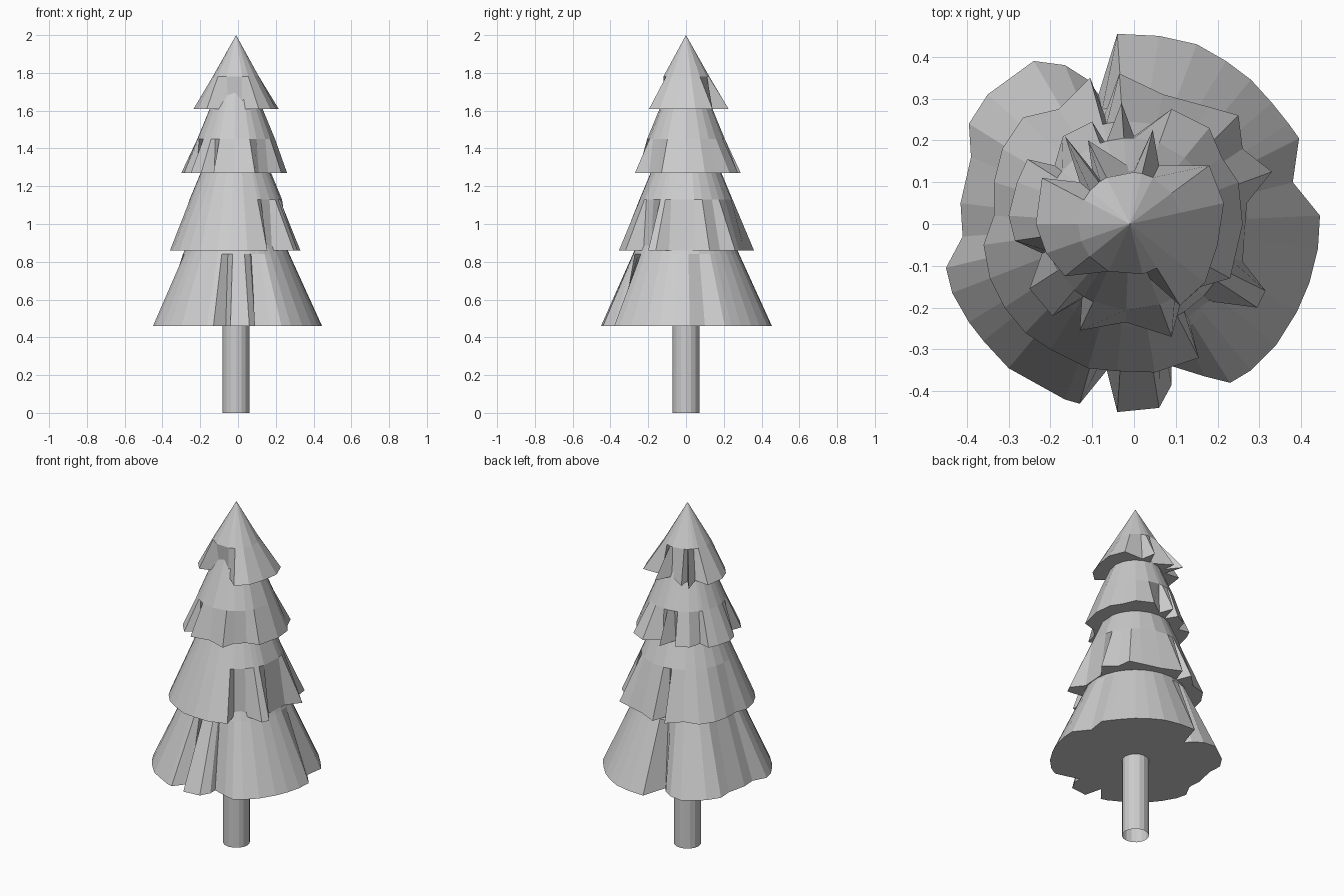
import bpy, bmesh, math

CX = -0.01  # trunk axis


def finish(bm, name):
    bmesh.ops.recalc_face_normals(bm, faces=bm.faces)
    me = bpy.data.meshes.new(name)
    bm.to_mesh(me)
    bm.free()
    ob = bpy.data.objects.new(name, me)
    bpy.context.collection.objects.link(ob)


def tier(name, z0, z_mid, z_apex, radius, outline):
    """Ragged skirt edge lofted to a round ring, closed by a cone tip."""
    pts = sorted(outline, key=lambda p: math.atan2(p[1], p[0] - CX))
    r = radius * (z_apex - z_mid) / (z_apex - z0)
    bm = bmesh.new()
    low = [bm.verts.new((x, y, z0)) for x, y in pts]
    mid = []
    for x, y in pts:
        a = math.atan2(y, x - CX)
        mid.append(bm.verts.new((CX + r * math.cos(a), r * math.sin(a), z_mid)))
    tip = bm.verts.new((CX, 0, z_apex))
    n = len(pts)
    for i in range(n):
        j = (i + 1) % n
        bm.faces.new((low[i], low[j], mid[j], mid[i]))
        bm.faces.new((mid[i], mid[j], tip))
    base = bm.faces.new(low[::-1])
    bmesh.ops.triangulate(bm, faces=[base])
    finish(bm, name)


# Trunk: open tube
bm = bmesh.new()
bmesh.ops.create_cone(bm, cap_ends=False, segments=16, radius1=0.072, radius2=0.072, depth=0.47)
bmesh.ops.translate(bm, verts=bm.verts, vec=(CX, 0, 0.235))
finish(bm, "trunk")

# Bottom skirt of branches
tier("branches_bottom", 0.46, 0.84, 1.5, 0.445, [
    (-.04, .455), (.06, .45), (.15, .43), (.22, .39), (.28, .345), (.33, .29), (.37, .24),
    (.395, .205), (.38, .10), (.445, .02), (.44, -.06), (.42, -.14), (.39, -.21),
    (.34, -.29), (.28, -.35), (.23, -.38), (.17, -.365), (.09, -.385), (.09, -.34),
    (.06, -.44), (-.04, -.45), (-.065, -.35), (-.13, -.43), (-.165, -.42), (-.30, -.345),
    (-.36, -.28), (-.395, -.235), (-.435, -.165), (-.45, -.105), (-.41, -.03),
    (-.415, .05), (-.39, .16), (-.395, .24), (-.35, .31), (-.24, .39), (-.165, .38),
    (-.11, .345), (-.085, .31)])

# Lower-middle skirt
tier("branches_lower_middle", 0.86, 1.13, 1.72, 0.36, [
    (-.035, .36), (.07, .31), (.18, .28), (.25, .26), (.26, .18), (.33, .125),
    (.27, .05), (.26, -.09), (.315, -.16), (.295, -.20), (.18, -.185), (.13, -.225),
    (.155, -.32), (.05, -.355), (-.04, -.352), (-.11, -.345), (-.20, -.30),
    (-.26, -.26), (-.31, -.20), (-.345, -.13), (-.36, -.05), (-.335, .02),
    (-.335, .10), (-.315, .18), (-.265, .255), (-.18, .275), (-.105, .35), (-.07, .26)])

# Upper-middle skirt
tier("branches_upper_middle", 1.27, 1.45, 1.95, 0.28, [
    (-.03, .29), (.0, .21), (.09, .275), (.18, .23), (.21, .16), (.25, .10), (.26, 0),
    (.23, -.13), (.16, -.15), (.11, -.195), (.09, -.27), (-.02, -.235), (-.13, -.255),
    (-.125, -.18), (-.195, -.22), (-.25, -.155), (-.22, -.07), (-.285, -.04),
    (-.30, .02), (-.28, .10), (-.255, .155), (-.19, .14), (-.17, .21), (-.10, .245),
    (-.06, .18)])

# Top cone
tier("branches_top", 1.61, 1.78, 2.0, 0.22, [
    (.045, .225), (.06, .14), (.18, .14), (.215, .05), (.20, -.05), (.17, -.14),
    (.11, -.195), (.02, -.115), (-.05, -.09), (-.165, -.125), (-.21, -.07), (-.235, 0),
    (-.22, .11), (-.13, .10), (-.165, .21), (-.10, .13), (-.11, .20), (0, .13)])
